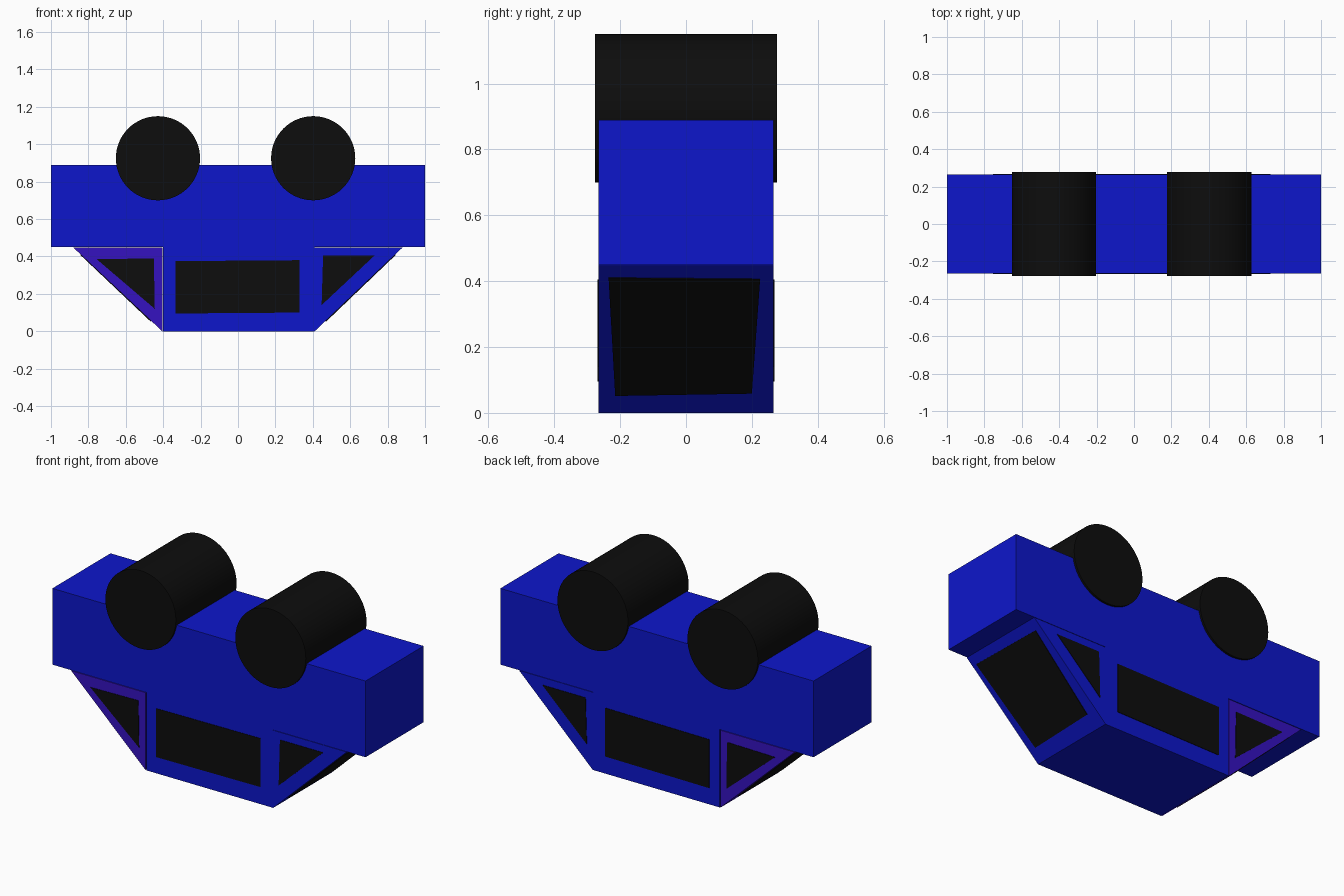
import bpy, bmesh, math
from mathutils import Vector

if "Cube" in bpy.data.objects:
    bpy.data.objects.remove(bpy.data.objects["Cube"])


def material(name, rgb):
    m = bpy.data.materials.new(name)
    m.diffuse_color = (*rgb, 1)
    m.use_nodes = True
    m.node_tree.nodes["Principled BSDF"].inputs["Base Color"].default_value = m.diffuse_color
    return m


BLUE = material("blue_paint", (0.004, 0.008, 0.60))
PURPLE = material("purple_paint", (0.035, 0.006, 0.53))
BLACK = material("black", (0.004, 0.004, 0.004))
HALF = 0.265


def slab(name, points, push, mat):
    """Solid made by extruding a flat polygon along a vector."""
    bm = bmesh.new()
    face = bm.faces.new([bm.verts.new(p) for p in points])
    ext = bmesh.ops.extrude_face_region(bm, geom=[face], use_keep_orig=True)
    verts = [v for v in ext["geom"] if isinstance(v, bmesh.types.BMVert)]
    bmesh.ops.translate(bm, verts=verts, vec=push)
    bmesh.ops.recalc_face_normals(bm, faces=bm.faces)
    me = bpy.data.meshes.new(name)
    bm.to_mesh(me)
    bm.free()
    me.materials.append(mat)
    ob = bpy.data.objects.new(name, me)
    bpy.context.collection.objects.link(ob)
    return ob


def profile(name, xz, y0, y1, mat):
    return slab(name, [(x, y0, z) for x, z in xz], Vector((0, y1 - y0, 0)), mat)


# Lower body and cabin, upside down with the roof on the ground
profile("body", [(-1, 0.45), (1, 0.45), (1, 0.89), (-1, 0.89)], -HALF, HALF, BLUE)
profile("cabin", [(-0.4, 0), (0.41, 0), (0.41, 0.45), (-0.4, 0.45)], -HALF, HALF, BLUE)

# Sloped wedges at each end of the cabin
profile("right_wedge", [(0.41, 0), (0.88, 0.448), (0.41, 0.448)], -HALF, HALF, BLUE)
profile("left_wedge", [(-0.405, 0), (-0.405, 0.447), (-0.88, 0.447)], -HALF, HALF, PURPLE)

# Side windows on both sides
windows = {
    "middle_window": [(-0.335, 0.095), (0.33, 0.10), (0.33, 0.38), (-0.335, 0.375)],
    "left_window": [(-0.755, 0.385), (-0.445, 0.12), (-0.45, 0.39)],
    "right_window": [(0.447, 0.14), (0.73, 0.405), (0.455, 0.405)],
}
for side, s in (("front", -1), ("back", 1)):
    for name, xz in windows.items():
        profile(f"{side}_{name}", xz, s * (HALF - 0.003), s * (HALF + 0.003), BLACK)

# Windshields lying on the two slopes
for name, x0, x1 in (("right_windshield", 0.41, 0.88), ("left_windshield", -0.405, -0.88)):
    dx = x1 - x0
    normal = Vector((math.copysign(0.45, dx), 0, -abs(dx))).normalized()
    pts = [Vector((x0 + dx * z / 0.45, y, z)) - normal * 0.003
           for y, z in ((-0.215, 0.055), (0.20, 0.062), (0.225, 0.408), (-0.235, 0.412))]
    slab(name, pts, normal * 0.008, BLACK)

# Full-width wheel rollers
for name, x in (("left_wheels", -0.428), ("right_wheels", 0.402)):
    bpy.ops.mesh.primitive_cylinder_add(vertices=64, radius=0.225, depth=0.554,
                                        location=(x, 0, 0.925),
                                        rotation=(math.pi / 2, 0, 0))
    ob = bpy.context.object
    ob.name = name
    ob.data.materials.append(BLACK)
    bpy.ops.object.shade_smooth_by_angle()
